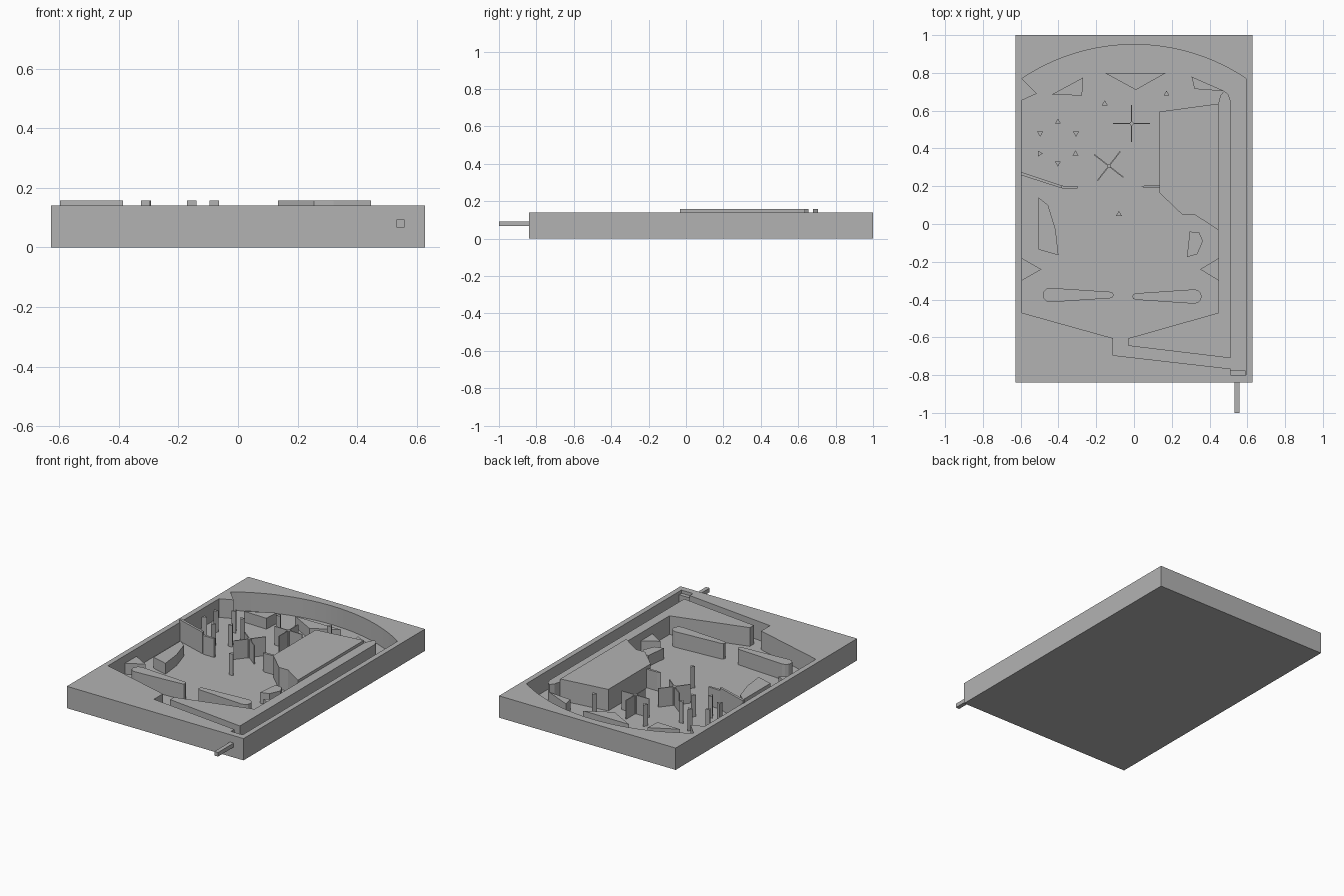
import bpy, bmesh
from math import sin, cos, pi, radians, asin

default = bpy.data.objects.get("Cube")
if default:
    bpy.data.objects.remove(default, do_unlink=True)

grey = bpy.data.materials.new("plain grey")
grey.use_nodes = True
colour = (0.45, 0.45, 0.45, 1)
grey.diffuse_color = colour
grey.node_tree.nodes["Principled BSDF"].inputs["Base Color"].default_value = colour

RIM, FLOOR, TALL, LOW, PADDLE = 0.14, 0.02, 0.158, 0.09, 0.12


def prism(name, outline, top, base=FLOOR - 0.005):
    """Extrude a flat outline from base to top."""
    bm = bmesh.new()
    face = bm.faces.new([bm.verts.new((x, y, base)) for x, y in outline])
    ext = bmesh.ops.extrude_face_region(bm, geom=[face])["geom"]
    for v in ext:
        if isinstance(v, bmesh.types.BMVert):
            v.co.z = top
    bmesh.ops.recalc_face_normals(bm, faces=bm.faces)
    mesh = bpy.data.meshes.new(name)
    bm.to_mesh(mesh)
    bm.free()
    mesh.materials.append(grey)
    obj = bpy.data.objects.new(name, mesh)
    bpy.context.collection.objects.link(obj)
    return obj


def rect(x0, x1, y0, y1):
    return [(x0, y0), (x1, y0), (x1, y1), (x0, y1)]


def arc(cx, cy, r, start, end, n):
    return [(cx + r * cos(start + (end - start) * i / n),
             cy + r * sin(start + (end - start) * i / n)) for i in range(n + 1)]


# Cabinet with the playfield pocket cut into it
cabinet = prism("cabinet", rect(-0.627, 0.627, -0.84, 1), RIM, 0)
half, radius = 0.593, 1.067
spread = asin(half / radius)
pocket = arc(0, 0.95 - radius, radius, pi / 2 - spread, pi / 2 + spread, 32)
pocket += [(-0.515, 0.69), (-half, 0.655), (-half, -0.47), (-0.11, -0.605),
           (-0.11, -0.695), (0.51, -0.766), (0.51, -0.80), (half, -0.80)]
cutter = prism("pocket_cutter", pocket, 0.3, FLOOR)
cutter.hide_render = True
cut = cabinet.modifiers.new("pocket", "BOOLEAN")
cut.operation, cut.solver, cut.object = "DIFFERENCE", "EXACT", cutter
bpy.context.view_layer.objects.active = cabinet
bpy.ops.object.modifier_apply(modifier=cut.name)
bpy.data.objects.remove(cutter, do_unlink=True)

# Launch lane divider and drain wall
prism("lane_divider", [(0.51, -0.71), (0.51, 0.655), (0.5, 0.685), (0.477, 0.705),
                       (0.457, 0.68), (0.447, 0.64), (0.447, -0.47),
                       (-0.03, -0.605), (-0.03, -0.645)], RIM)

# Raised ramp block
prism("ramp", [(0.135, 0.595), (0.447, 0.637), (0.447, -0.032), (0.32, 0.05),
               (0.255, 0.05), (0.135, 0.165)], TALL)

# Left guide rail and the two gates
prism("left_guide", [(-0.597, 0.275), (-0.385, 0.205), (-0.385, 0.19), (-0.597, 0.258)], TALL)
prism("left_gate", [(-0.39, 0.203), (-0.3, 0.2), (-0.3, 0.187), (-0.38, 0.187)], RIM)
prism("right_gate", [(0.04, 0.197), (0.06, 0.206), (0.135, 0.206), (0.135, 0.192),
                     (0.06, 0.19)], RIM)

# Triangular bumpers
bumpers = {
    "left_side_bumper": [(-0.595, -0.18), (-0.49, -0.24), (-0.595, -0.3)],
    "right_side_bumper": [(0.449, -0.18), (0.35, -0.24), (0.449, -0.3)],
    "top_bumper": [(-0.155, 0.8), (0.17, 0.8), (0.01, 0.71)],
    "top_left_bumper": [(-0.437, 0.685), (-0.27, 0.775), (-0.275, 0.68)],
    "top_right_bumper": [(0.305, 0.78), (0.48, 0.703), (0.32, 0.715)],
    "left_kicker": [(-0.505, 0.14), (-0.455, 0.1), (-0.415, -0.03), (-0.4, -0.165),
                    (-0.505, -0.135)],
    "right_kicker": [(0.295, -0.04), (0.345, -0.045), (0.365, -0.09), (0.335, -0.16),
                     (0.28, -0.175)],
}
for name, outline in bumpers.items():
    prism(name, outline, LOW)

# Flippers: wide rounded pivot end tapering to a small rounded tip
for name, pivot, tip, y in (("left_flipper", -0.445, -0.125, -0.376),
                            ("right_flipper", 0.32, 0.008, -0.384)):
    turn = pi / 2 if tip > pivot else -pi / 2
    outline = arc(pivot, y, 0.038, turn, turn + pi, 6)
    outline += arc(tip, y, 0.017, turn + pi, turn + 2 * pi, 4)
    prism(name, outline, PADDLE)

# Triangular pin posts, pointing up or down the field
posts = [(-0.497, 0.48, -90), (-0.403, 0.54, 90), (-0.307, 0.48, -90),
         (-0.5, 0.373, 120), (-0.31, 0.372, 90), (-0.403, 0.322, -90),
         (-0.155, 0.637, 90), (0.172, 0.688, 90), (-0.08, 0.052, 90)]
for i, (x, y, heading) in enumerate(posts):
    start = radians(heading)
    prism(f"post_{i + 1}", arc(x, y, 0.018, start, start + 4 * pi / 3, 2), TALL)

# Spinners: two thin crossed blades on a small hub
for name, x, y, angle in (("upper_spinner", -0.013, 0.532, 0),
                          ("lower_spinner", -0.133, 0.307, 52)):
    prism(name + "_hub", arc(x, y, 0.011, 0, 2 * pi * 7 / 8, 7), RIM)
    for k in range(2):
        blade = prism(f"{name}_blade_{k + 1}", rect(-0.098, 0.098, -0.003, 0.003), RIM)
        blade.location = (x, y, 0)
        blade.rotation_euler.z = radians(angle) + k * pi / 2

# Plunger: plate in the lane and rod through the front
prism("plunger_plate", rect(0.512, 0.591, -0.8, -0.775), PADDLE)
prism("plunger_rod", rect(0.532, 0.558, -1, -0.79), 0.093, 0.067)
